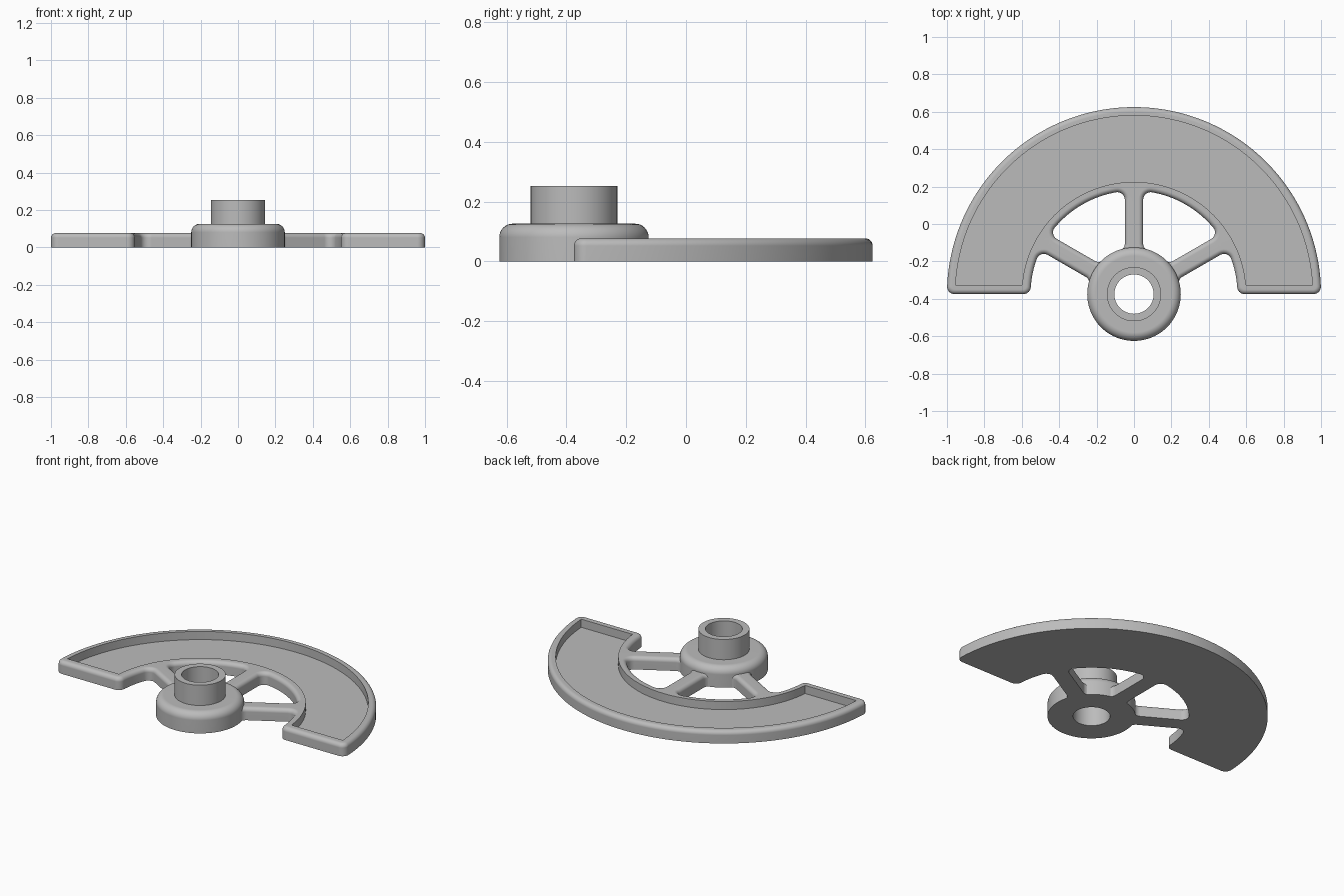
import bpy, bmesh
from math import sin, cos, pi, radians, sqrt, atan2, asin
from mathutils import Vector

cube = bpy.data.objects.get("Cube")
if cube:
    bpy.data.objects.remove(cube, do_unlink=True)

PIVOT_Y = -0.375
HEIGHT, FLOOR, EDGE = 0.077, 0.026, 0.025
R_OUT, R_IN, R_HUB, SPOKE = 1.0, 0.553, 0.245, 0.049

grey = bpy.data.materials.new("grey_metal")
grey.use_nodes = True
grey.diffuse_color = (0.5, 0.5, 0.5, 1)
grey.node_tree.nodes["Principled BSDF"].inputs["Base Color"].default_value = (0.5, 0.5, 0.5, 1)


def polar(r, a):
    return Vector((r * cos(a), r * sin(a)))


def arc(r, a0, a1, steps=12, centre=Vector((0, 0))):
    return [centre + polar(r, a0 + (a1 - a0) * i / steps) for i in range(steps + 1)]


def corner(axis, side, d, radius, sign, r=0.04):
    """Fillet from a line offset d from a radial axis to a circle about the pivot."""
    rc, e = radius + sign * r, d + r
    u = polar(1, axis)
    v = Vector((-u.y, u.x)) * side
    c = u * sqrt(rc * rc - e * e) + v * e
    to_circle = c * -sign
    a0, a1 = atan2(-v.y, -v.x), atan2(to_circle.y, to_circle.x)
    turn = (a1 - a0 + pi) % (2 * pi) - pi
    return arc(r, a0, a0 + turn, 7, c)


def sweep(p, q, ccw, steps):
    """Points strictly between p and q along their circle about the pivot."""
    a0, a1 = atan2(p.y, p.x), atan2(q.y, q.x)
    turn = (a1 - a0) % (2 * pi)
    return arc(p.length, a0, a0 + (turn if ccw else turn - 2 * pi), steps)[1:-1]


def inset(points, dist):
    """Move a loop to its left by dist."""
    result = []
    for i, p in enumerate(points):
        a = (p - points[i - 1]).normalized()
        b = (points[(i + 1) % len(points)] - p).normalized()
        n1, n2 = Vector((-a.y, a.x)), Vector((-b.y, b.x))
        result.append(p + (n1 + n2) * dist / (1 + n1.dot(n2)))
    return result


def add_loop(bm, points, z):
    return [bm.verts.new((p.x, p.y, z)) for p in points]


def bridge(bm, lower, upper):
    for i in range(len(lower)):
        bm.faces.new((lower[i - 1], lower[i], upper[i], upper[i - 1]))


def fill(bm, loops):
    edges = []
    for lp in loops:
        for i in range(len(lp)):
            edges.append(bm.edges.get((lp[i - 1], lp[i])) or bm.edges.new((lp[i - 1], lp[i])))
    bmesh.ops.triangle_fill(bm, use_beauty=True, edges=edges, normal=(0, 0, 1))


def finish(bm, name):
    bmesh.ops.recalc_face_normals(bm, faces=bm.faces[:])
    mesh = bpy.data.meshes.new(name)
    bm.to_mesh(mesh)
    bm.free()
    mesh.materials.append(grey)
    obj = bpy.data.objects.new(name, mesh)
    obj.location.y = PIVOT_Y
    bpy.context.collection.objects.link(obj)
    bpy.ops.object.select_all(action="DESELECT")
    obj.select_set(True)
    bpy.context.view_layer.objects.active = obj
    bpy.ops.object.shade_smooth_by_angle(angle=radians(35))
    weighted = obj.modifiers.new("even_shading", "WEIGHTED_NORMAL")
    weighted.keep_sharp = True


def spoke_side(axis, side):
    """Spoke edge from the hub out to the inner arc."""
    return corner(axis, side, SPOKE, R_HUB, 1)[::-1] + corner(axis, side, SPOKE, R_IN, -1)


# Outline of the half ring, outer spokes and hub seat
right, left = radians(30), radians(150)
outer_r = corner(0, 1, 0, R_OUT, -1)
outer_l = corner(pi, -1, 0, R_OUT, -1)[::-1]
inner_l = corner(pi, -1, 0, R_IN, 1)
inner_r = corner(0, 1, 0, R_IN, 1)[::-1]
spoke_l = spoke_side(left, 1)[::-1]
spoke_r = spoke_side(right, -1)
outline = (outer_r + sweep(outer_r[-1], outer_l[0], True, 72) + outer_l
           + inner_l + sweep(inner_l[-1], spoke_l[0], False, 8) + spoke_l
           + sweep(spoke_l[-1], spoke_r[0], True, 40) + spoke_r
           + sweep(spoke_r[-1], inner_r[0], False, 8) + inner_r)

# Windows between the spokes, wound clockwise
windows = []
for start in (30, 90):
    a = spoke_side(radians(start), 1)
    b = spoke_side(radians(start + 60), -1)[::-1]
    hole = a + sweep(a[-1], b[0], True, 20) + b + sweep(b[-1], a[0], False, 8)
    windows.append(hole[::-1])

# Plate with rounded upper edges
bm = bmesh.new()
bottoms, tops = [], []
for points in [outline] + windows:
    rings = [add_loop(bm, points, 0)]
    for i in range(7):
        t = i / 6 * pi / 2
        rings.append(add_loop(bm, inset(points, EDGE * (1 - cos(t))), HEIGHT - EDGE * (1 - sin(t))))
    for low, high in zip(rings, rings[1:]):
        bridge(bm, low, high)
    bottoms.append(rings[0])
    tops.append(rings[-1])

# Opening under the hub
bore = arc(0.15, 0, 2 * pi, 48)[:-1]
low, high = add_loop(bm, bore, 0), add_loop(bm, bore, HEIGHT)
bridge(bm, low, high)
bottoms.append(low)
tops.append(high)

# Recessed pocket in the half ring
WALL, P_OUT, P_IN = 0.05, 0.955, 0.6
ao, ai = asin(WALL / P_OUT), asin(WALL / P_IN)
pocket = arc(P_OUT, ao, pi - ao, 72) + arc(P_IN, pi - ai, ai, 56)
floor, brim = add_loop(bm, pocket, FLOOR), add_loop(bm, pocket, HEIGHT)
bridge(bm, floor, brim)
tops.append(brim)
fill(bm, bottoms)
fill(bm, tops)
fill(bm, [floor])
finish(bm, "half_ring_plate")

# Hub with raised collar and through bore
R, H, ROUND = 0.25, 0.126, 0.045
profile = [Vector((0.105, 0)), Vector((R, 0))]
profile += arc(ROUND, 0, pi / 2, 8, Vector((R - ROUND, H - ROUND)))
profile += [Vector((0.145, H)), Vector((0.145, 0.253)), Vector((0.105, 0.253))]
bm = bmesh.new()
rings = [add_loop(bm, arc(p.x, 0, 2 * pi, 80)[:-1], p.y) for p in profile]
for i in range(len(rings)):
    bridge(bm, rings[i - 1], rings[i])
finish(bm, "hub")
